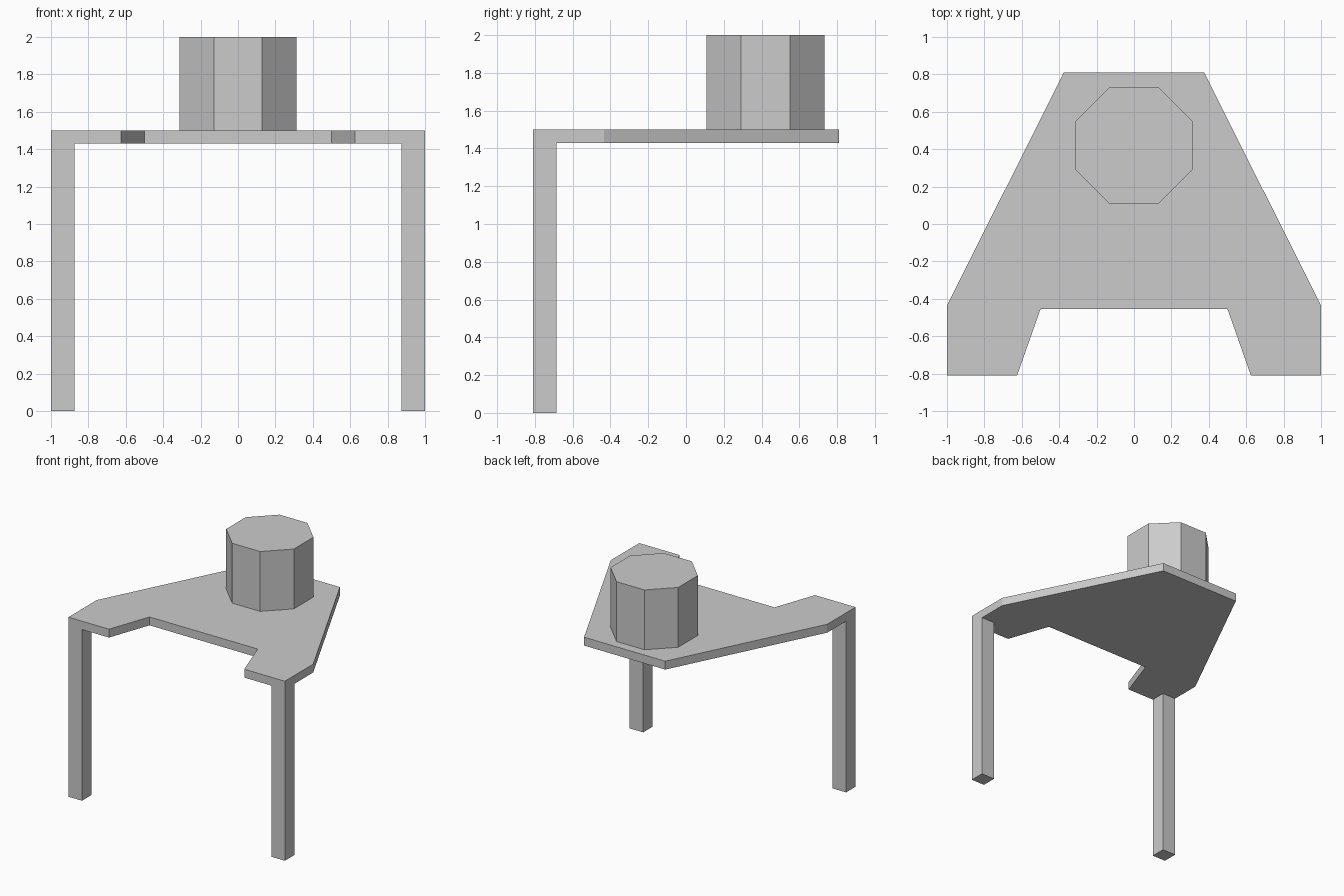
import bpy
import bmesh
from math import cos, pi
from mathutils import Matrix, Vector

cube = bpy.data.objects.get("Cube")
if cube:
    bpy.data.objects.remove(cube, do_unlink=True)

grey = bpy.data.materials.new("plain_grey")
grey.use_nodes = True
COLOUR = (0.6, 0.6, 0.6, 1)
grey.diffuse_color = COLOUR
grey.node_tree.nodes["Principled BSDF"].inputs["Base Color"].default_value = COLOUR

FRONT, TOP, UNDER = -0.81, 1.5, 1.43


def add_object(name, bm):
    bmesh.ops.recalc_face_normals(bm, faces=bm.faces)
    mesh = bpy.data.meshes.new(name)
    bm.to_mesh(mesh)
    bm.free()
    mesh.materials.append(grey)
    obj = bpy.data.objects.new(name, mesh)
    bpy.context.collection.objects.link(obj)
    return obj


# Table plate: half outline mirrored across x, then extruded
half = [(0.5, -0.455), (0.625, FRONT), (1, FRONT), (1, -0.435), (0.375, -FRONT)]
outline = half + [(-x, y) for x, y in reversed(half)]
bm = bmesh.new()
face = bm.faces.new([bm.verts.new((x, y, UNDER)) for x, y in outline])
solid = bmesh.ops.extrude_face_region(bm, geom=[face])
bmesh.ops.translate(bm, vec=(0, 0, TOP - UNDER),
                    verts=[v for v in solid["geom"] if isinstance(v, bmesh.types.BMVert)])
add_object("table_plate", bm)

# Two square front legs
LEG = 0.125
for side, name in ((1, "left_leg"), (-1, "right_leg")):
    bm = bmesh.new()
    centre = Vector((side * (1 - LEG / 2), FRONT + LEG / 2, UNDER / 2))
    bmesh.ops.create_cube(bm, size=1, matrix=Matrix.Translation(centre)
                          @ Matrix.Diagonal((LEG, LEG, UNDER, 1)))
    add_object(name, bm)

# Octagonal drum, flat side to the front
radius = 0.3125 / cos(pi / 8)
bm = bmesh.new()
bmesh.ops.create_cone(bm, cap_ends=True, segments=8, radius1=radius, radius2=radius,
                      depth=0.5, matrix=Matrix.Translation((0, 0.42, TOP + 0.25))
                      @ Matrix.Rotation(pi / 8, 4, "Z"))
add_object("octagonal_drum", bm)
